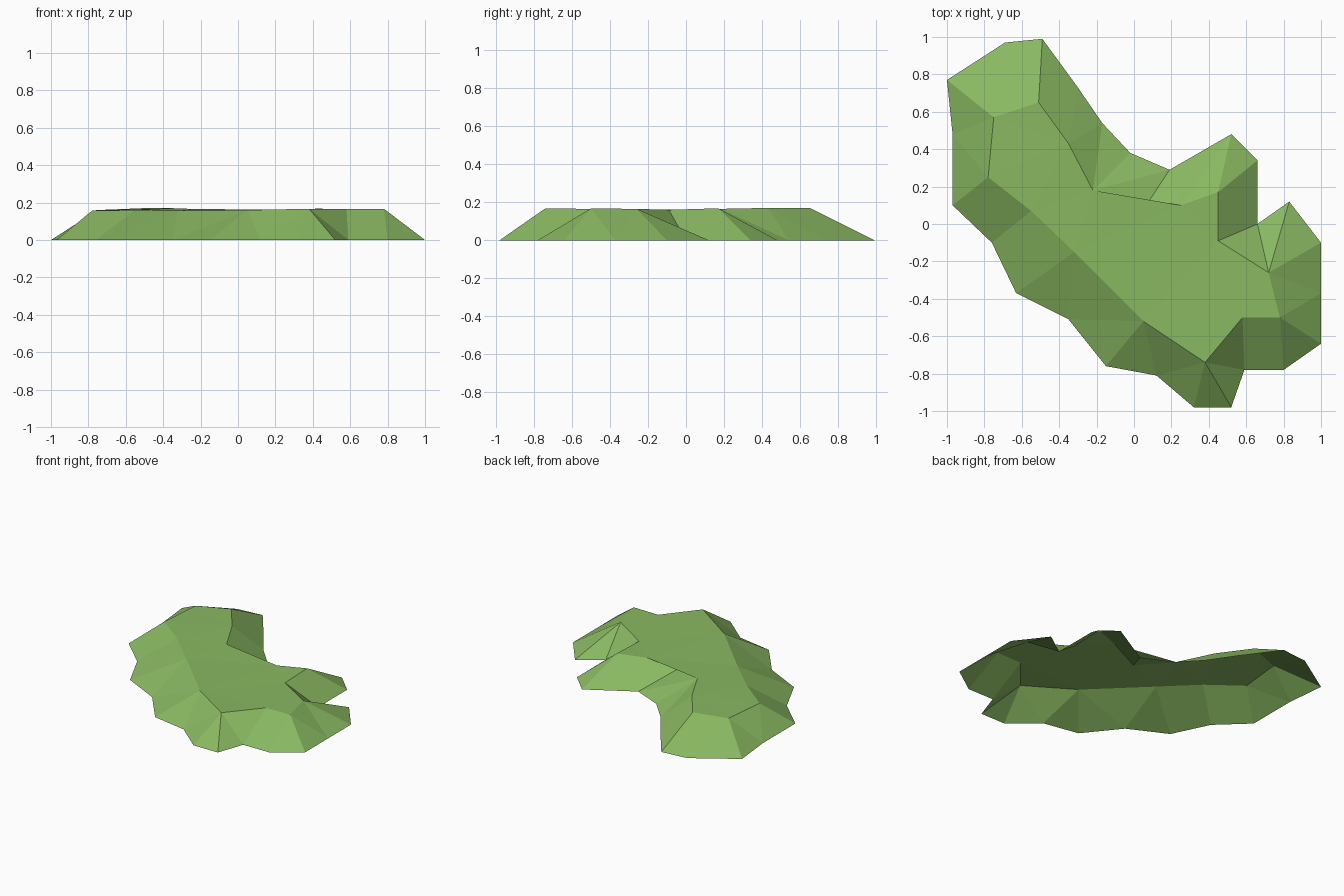
import bpy
import bmesh

cube = bpy.data.objects.get("Cube")
if cube:
    bpy.data.objects.remove(cube, do_unlink=True)

grass = bpy.data.materials.new("grass green")
grass.use_nodes = True
colour = (0.25, 0.48, 0.12, 1.0)
grass.diffuse_color = colour
grass.node_tree.nodes["Principled BSDF"].inputs["Base Color"].default_value = colour

# Crest points (x, y, z), each with the foot points its slope runs down to
slopes = [
    ((-.51, .65, .17), [(-.30, .73), (-.49, .99)]),
    ((-.75, .57, .16), [(-.69, .97), (-1, .77), (-.97, .48)]),
    ((-.78, .25, .157), [(-.97, .48), (-.97, .10)]),
    ((-.55, .07, .16), [(-.76, -.10)]),
    ((-.32, -.15, .157), [(-.63, -.37), (-.35, -.51)]),
    ((.05, -.52, .16), [(-.35, -.51), (-.15, -.76), (.12, -.81)]),
    ((.38, -.74, .167), [(.12, -.81), (.32, -.98), (.52, -.98), (.59, -.78)]),
    ((.58, -.50, .165), [(.59, -.78)]),
    ((.78, -.50, .167), [(.80, -.78), (1, -.64), (1, -.37)]),
    ((.72, -.26, .165), [(1, -.37), (1, -.10), (.83, .12), (.66, 0)]),
    ((.45, -.09, .16), [(.66, 0)]),
    ((.45, .17, .168), [(.66, .34), (.52, .48)]),
    ((.25, .10, .163), [(.52, .48), (.19, .29)]),
    ((-.02, -.03, .158), [(.19, .29)]),
    ((-.22, .18, .165), [(.19, .29), (-.02, .38), (-.17, .54)]),
    ((-.35, .43, .17), [(-.17, .54), (-.30, .73)]),
]

bm = bmesh.new()
feet = {}


def foot(point):
    """Return the ground vertex at a point, shared between neighbours."""
    if point not in feet:
        feet[point] = bm.verts.new((*point, 0))
    return feet[point]


crest = [bm.verts.new(top) for top, _ in slopes]

# Sloping sides: a fan below each crest point, then a bridge to the next
for i, (_, points) in enumerate(slopes):
    n = (i + 1) % len(slopes)
    for a, b in zip(points, points[1:]):
        bm.faces.new((crest[i], foot(a), foot(b)))
    last, first = foot(points[-1]), foot(slopes[n][1][0])
    bridge = [crest[i], last, crest[n]]
    if first is not last:
        bridge.insert(2, first)
    bm.faces.new(bridge)

# Gently uneven plateau on top, underside left open
plateau = bm.faces.new(crest)
bmesh.ops.triangulate(bm, faces=[plateau], ngon_method='BEAUTY')

mesh = bpy.data.meshes.new("grass_mound")
bm.to_mesh(mesh)
bm.free()
mesh.materials.append(grass)
mound = bpy.data.objects.new("grass_mound", mesh)
bpy.context.collection.objects.link(mound)
